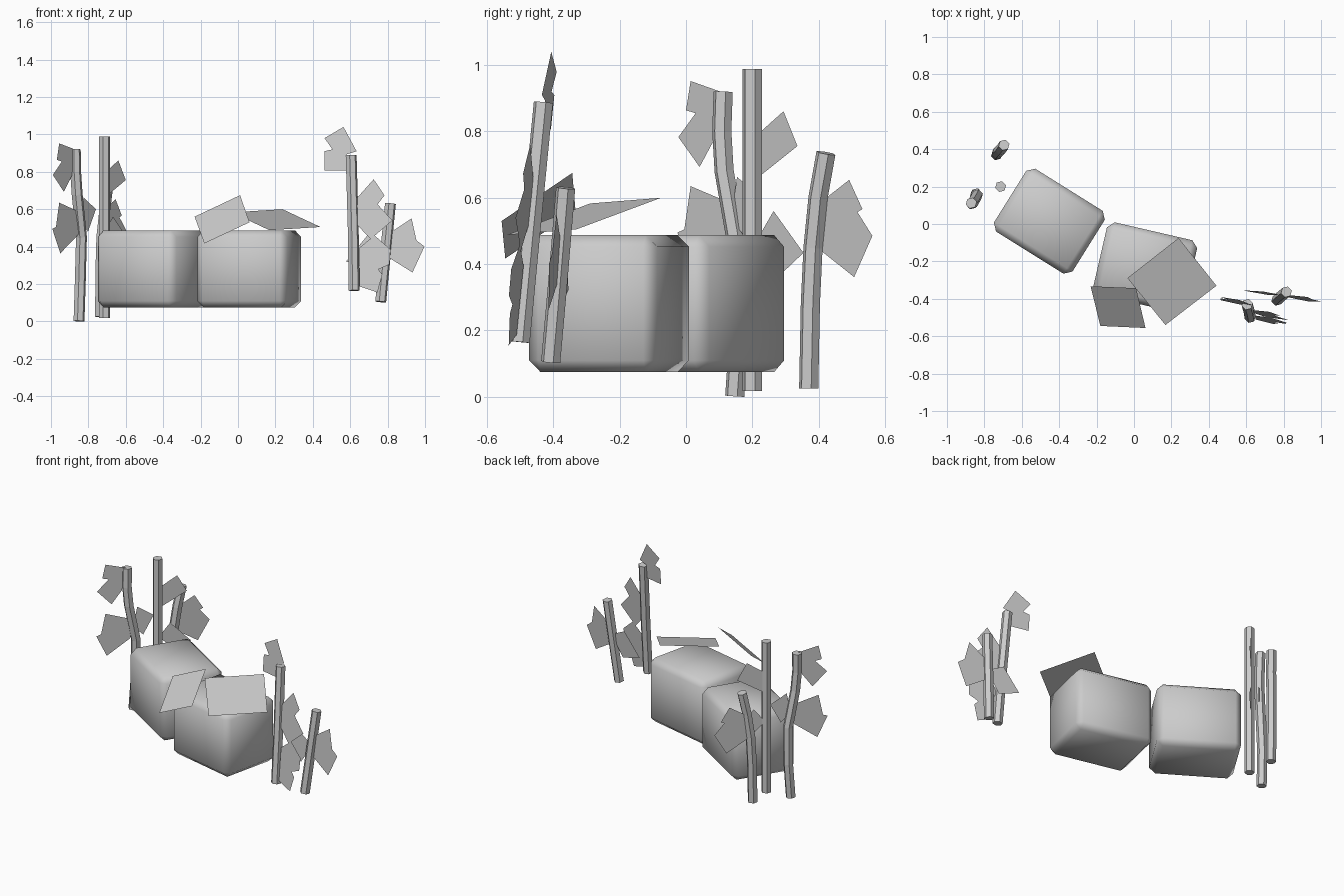
import bpy, bmesh, math
from mathutils import Vector


def finish(name, bm, smooth=False):
    me = bpy.data.meshes.new(name)
    bm.to_mesh(me)
    bm.free()
    ob = bpy.data.objects.new(name, me)
    bpy.context.collection.objects.link(ob)
    for p in me.polygons:
        p.use_smooth = smooth
    return ob


def block(name, x, y, angle):
    bm = bmesh.new()
    bmesh.ops.create_cube(bm, size=1)
    bmesh.ops.scale(bm, vec=(0.495, 0.396, 0.413), verts=bm.verts)
    bmesh.ops.bevel(bm, geom=bm.edges[:], offset=0.035, segments=1, affect='EDGES')
    ob = finish(name, bm, True)
    ob.location = (x, y, 0.281)
    ob.rotation_euler.z = math.radians(angle)


def stalk(name, path, r=0.03):
    # six-sided tube following the path
    bm = bmesh.new()
    rings = []
    pts = [Vector(p) for p in path]
    for i, p in enumerate(pts):
        d = pts[min(i + 1, len(pts) - 1)] - pts[max(i - 1, 0)]
        q = Vector((0, 0, 1)).rotation_difference(d)
        rings.append([bm.verts.new(p + q @ Vector((r * math.cos(k * math.pi / 3 + 0.25),
                                                   r * math.sin(k * math.pi / 3 + 0.25), 0)))
                      for k in range(6)])
    for a, b in zip(rings, rings[1:]):
        for k in range(6):
            bm.faces.new((a[k], a[(k + 1) % 6], b[(k + 1) % 6], b[k]))
    bm.faces.new(rings[0][::-1])
    bm.faces.new(rings[-1])
    finish(name, bm)


def leaf(name, pts):
    bm = bmesh.new()
    bm.faces.new([bm.verts.new(p) for p in pts])
    finish(name, bm)


def leaf_xz(name, outline, plane):
    # outline seen from the front, depth taken from the leaf's plane
    leaf(name, [(x, plane(x, z), z) for x, z in outline])


def leaf_yz(name, outline, plane):
    # outline seen from the right, x taken from the leaf's plane
    leaf(name, [(plane(y), y, z) for y, z in outline])


# stone blocks
block("left_block", -0.4525, 0.015, -32)
block("right_block", 0.06, -0.232, -13)

# left stalks
stalk("left_stalk_bent", [(-0.85, 0.147, 0.002), (-0.843, 0.162, 0.22), (-0.837, 0.155, 0.45),
                          (-0.86, 0.115, 0.68), (-0.868, 0.108, 0.80), (-0.87, 0.112, 0.92)])
stalk("left_stalk_straight", [(-0.713, 0.2, 0.018), (-0.713, 0.2, 0.988)])
stalk("left_stalk_short", [(-0.735, 0.37, 0.025), (-0.733, 0.375, 0.28), (-0.728, 0.383, 0.45),
                           (-0.712, 0.398, 0.6), (-0.695, 0.422, 0.735)])

# right stalks
stalk("right_stalk_tall", [(0.621, -0.5, 0.165), (0.616, -0.468, 0.5), (0.605, -0.43, 0.888)])
stalk("right_stalk_short", [(0.763, -0.408, 0.105), (0.785, -0.388, 0.33), (0.815, -0.363, 0.63)])

# leaves of the left group
plane_a = lambda y: -0.99 + (y + 0.023) / 1.08
plane_b = lambda y: -0.64 + (y - 0.294) / 1.05
plane_c = lambda y: -0.623 + (y - 0.53) / 1.2
leaf_yz("bent_leaf_top", [(0.014, 0.952), (0.107, 0.919), (0.086, 0.777), (0.041, 0.693),
                          (-0.023, 0.783), (0.029, 0.855), (0.0, 0.864)], plane_a)
leaf_yz("bent_leaf_low", [(0.014, 0.635), (0.12, 0.59), (0.125, 0.465), (0.02, 0.364),
                          (-0.026, 0.495), (-0.005, 0.505)], plane_a)
leaf_yz("bent_leaf_side", [(0.154, 0.663), (0.226, 0.6), (0.18, 0.48), (0.135, 0.535)], plane_a)
leaf_yz("straight_leaf_top", [(0.294, 0.861), (0.336, 0.756), (0.227, 0.669), (0.2, 0.777)], plane_b)
leaf_yz("straight_leaf_low", [(0.264, 0.56), (0.354, 0.434), (0.29, 0.373), (0.215, 0.475)], plane_b)
leaf_yz("short_leaf", [(0.423, 0.6), (0.492, 0.654), (0.532, 0.566), (0.517, 0.557),
                       (0.562, 0.485), (0.507, 0.361), (0.4, 0.446)], plane_c)

# leaves of the right group
plane_d = lambda x, z: -0.39 - 0.22 * (x - 0.4625) + 0.1 * (z - 0.98)
plane_e = lambda x, z: -0.385 - 0.155 * (x - 0.79) + 0.08 * (z - 0.35)
leaf_xz("tall_leaf_top", [(0.4625, 0.98), (0.564, 1.04), (0.634, 0.91), (0.58, 0.893), (0.58, 0.807),
                          (0.4625, 0.807), (0.4625, 0.91), (0.505, 0.92)], plane_d)
leaf_xz("tall_leaf_middle", [(0.639, 0.663), (0.725, 0.76), (0.783, 0.674), (0.746, 0.626),
                             (0.826, 0.54), (0.709, 0.44), (0.634, 0.52)], plane_d)
leaf_xz("tall_leaf_low", [(0.65, 0.395), (0.73, 0.46), (0.815, 0.385), (0.81, 0.305), (0.75, 0.278),
                          (0.772, 0.25), (0.745, 0.155), (0.65, 0.187)], plane_d)
leaf_xz("short_leaf_right", [(0.8, 0.465), (0.928, 0.551), (0.954, 0.433), (0.997, 0.401),
                             (0.933, 0.262), (0.805, 0.342)], plane_e)
leaf_xz("short_leaf_left", [(0.578, 0.321), (0.692, 0.46), (0.799, 0.406), (0.714, 0.278)], plane_e)

# broad leaves lying over the right block
leaf("broad_leaf_front", [(-0.232, -0.333, 0.56), (0.011, -0.343, 0.675),
                          (0.0615, -0.556, 0.53), (-0.18, -0.545, 0.417)])
leaf("broad_leaf_top", [(-0.035, -0.289, 0.583), (0.238, -0.075, 0.6),
                        (0.441, -0.33, 0.505), (0.168, -0.54, 0.488)])
